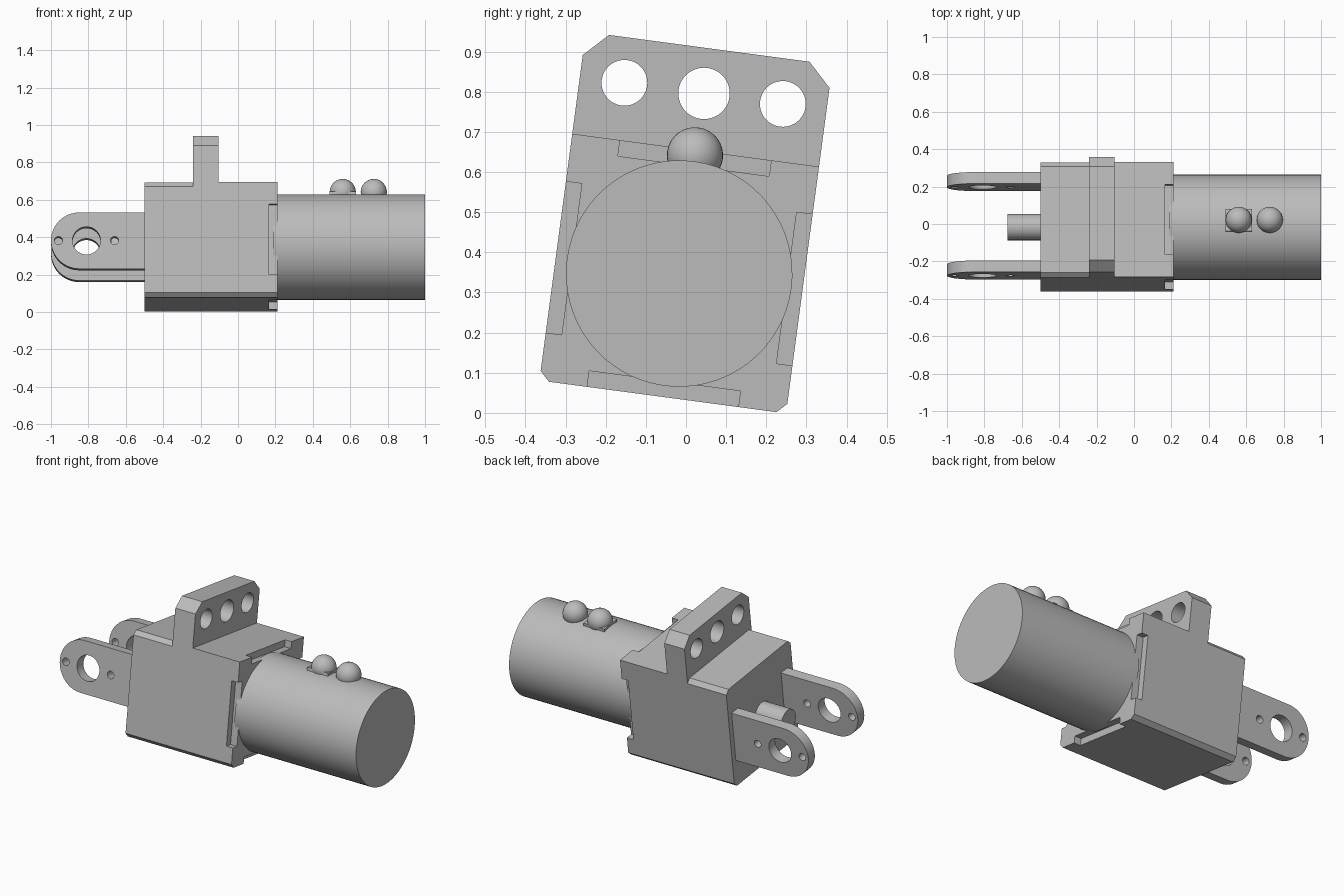
import bpy, bmesh, math

if "Cube" in bpy.data.objects:
    bpy.data.objects.remove(bpy.data.objects["Cube"])

TILT = math.radians(-7.6)          # whole assembly leans about the motor axis
ORIGIN = (0, -0.017, 0.347)        # motor axis position

grey = bpy.data.materials.new("grey metal")
grey.diffuse_color = (0.5, 0.5, 0.5, 1)
grey.use_nodes = True
grey.node_tree.nodes["Principled BSDF"].inputs["Base Color"].default_value = grey.diffuse_color


def finish(name, bm, smooth=False):
    bmesh.ops.recalc_face_normals(bm, faces=bm.faces)
    me = bpy.data.meshes.new(name)
    bm.to_mesh(me)
    bm.free()
    me.materials.append(grey)
    ob = bpy.data.objects.new(name, me)
    bpy.context.collection.objects.link(ob)
    ob.location = ORIGIN
    ob.rotation_euler = (TILT, 0, 0)
    if smooth:
        activate(ob)
        bpy.ops.object.shade_smooth_by_angle(angle=math.radians(30))
    return ob


def activate(ob):
    bpy.ops.object.select_all(action='DESELECT')
    ob.select_set(True)
    bpy.context.view_layer.objects.active = ob


def prism(name, pts, a, b, axis='X', smooth=False):
    """Extrude a profile: (y, z) points along X, or (x, z) points along Y."""
    bm = bmesh.new()
    put = (lambda p, t: (t, p[0], p[1])) if axis == 'X' else (lambda p, t: (p[0], t, p[1]))
    lo = [bm.verts.new(put(p, a)) for p in pts]
    hi = [bm.verts.new(put(p, b)) for p in pts]
    bm.faces.new(lo)
    bm.faces.new(hi)
    n = len(pts)
    for i in range(n):
        j = (i + 1) % n
        bm.faces.new((lo[i], lo[j], hi[j], hi[i]))
    return finish(name, bm, smooth)


def arc(cx, cy, r, start=0, end=360, n=48):
    full = end - start == 360
    return [(cx + r * math.cos(math.radians(start + (end - start) * i / n)),
             cy + r * math.sin(math.radians(start + (end - start) * i / n)))
            for i in range(n if full else n + 1)]


def rect(u0, u1, w0, w1):
    return [(u0, w0), (u1, w0), (u1, w1), (u0, w1)]


def cut(ob, cutters):
    bpy.context.view_layer.update()
    activate(ob)
    for c in cutters:
        c.hide_render = True
        m = ob.modifiers.new("cut", 'BOOLEAN')
        m.operation, m.solver, m.object = 'DIFFERENCE', 'EXACT', c
        bpy.ops.object.modifier_apply(modifier=m.name)
        bpy.data.objects.remove(c)
    activate(ob)
    bpy.ops.object.shade_smooth_by_angle(angle=math.radians(30))


# Gearbox housing with raised mounting flange, bottom and flange corners chamfered
H, C, T, F = 0.31, 0.024, 0.566, 0.058
housing = prism("gearbox_housing",
                [(-H, C - H), (C - H, -H), (H - C, -H), (H, C - H),
                 (H, T - F), (H - F, T), (F - H, T), (-H, T - F)], -0.5, 0.21)
cutters = [
    # rear shoulder with chamfered top edges
    prism("cutter", [(-0.4, 0.196), (C - H, H), (H - C, H), (0.4, 0.196),
                     (0.4, 0.7), (-0.4, 0.7)], -0.6, -0.24),
    # motor side shoulder
    prism("cutter", rect(-0.4, 0.4, H, 0.7), -0.105, 0.3),
]
# Flange bolt holes
for u, r in ((-0.198, 0.057), (0.002, 0.064), (0.2, 0.057)):
    cutters.append(prism("cutter", arc(u, 0.453, r), -0.4, 0.05))
# Notches around the motor seat
for s in (-1, 1):
    lo, hi = sorted((s * 0.27, s * 0.4))
    cutters.append(prism("cutter", rect(lo, hi, -0.19, 0.19), 0.167, 0.3))
    cutters.append(prism("cutter", rect(-0.19, 0.19, lo, hi), 0.167, 0.3))
cut(housing, cutters)

# Motor can and output shaft
prism("motor_can", arc(0, 0, 0.282, n=64), 0.187, 1.0, smooth=True)
prism("output_shaft", arc(0, 0, 0.07), -0.675, -0.49, smooth=True)

# Fork arms with rounded ends, a pivot hole and two pin holes
R = 0.152
for name, v0, v1 in (("front_fork_arm", -0.262, -0.2), ("back_fork_arm", 0.215, 0.277)):
    arm = prism(name, [(-0.49, -R), (-0.49, R)] + arc(R - 1, 0, R, 90, 270, 32),
                v0, v1, 'Y')
    cut(arm, [prism("cutter", arc(x, 0, r, n=32), v0 - 0.1, v1 + 0.1, 'Y')
              for x, r in ((-0.81, 0.075), (-0.96, 0.022), (-0.66, 0.022))])

# Terminals: two balls on the motor, one on a small square pad
for i, x in enumerate((0.56, 0.726)):
    bm = bmesh.new()
    bmesh.ops.create_uvsphere(bm, u_segments=32, v_segments=16, radius=0.07)
    bmesh.ops.translate(bm, verts=bm.verts, vec=(x, 0, 0.297))
    finish(f"terminal_ball_{i + 1}", bm, True)
prism("terminal_pad", rect(-0.06, 0.06, 0.265, 0.293), 0.49, 0.63)
